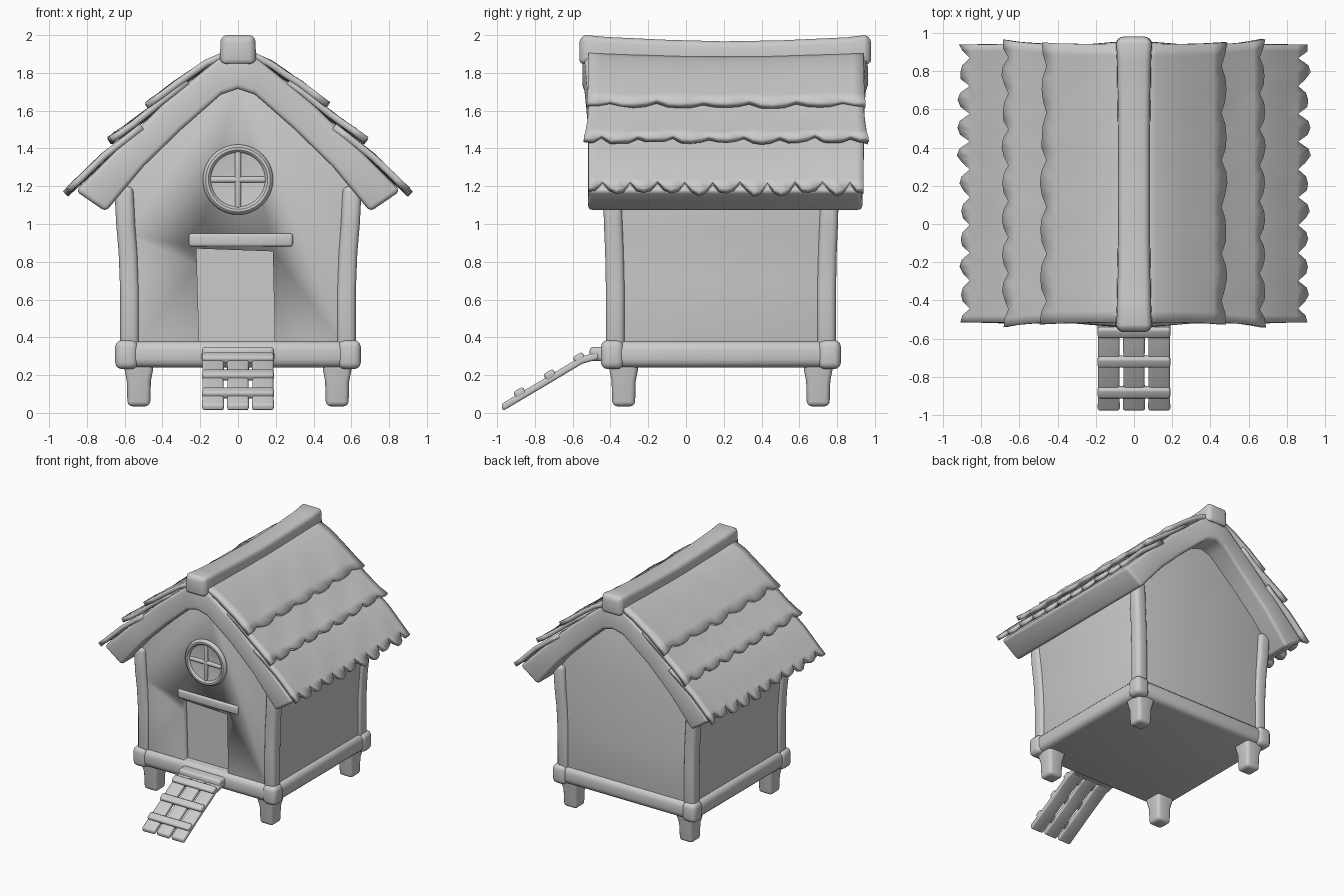
import bpy, bmesh, math, random
from mathutils import Vector

if "Cube" in bpy.data.objects:
    bpy.data.objects.remove(bpy.data.objects["Cube"])

random.seed(4)


def finish(name, verts, faces, bevel=0.0, seg=3, angle=35):
    bm = bmesh.new()
    vs = [bm.verts.new(v) for v in verts]
    for f in faces:
        bm.faces.new([vs[i] for i in f])
    bmesh.ops.recalc_face_normals(bm, faces=bm.faces)
    me = bpy.data.meshes.new(name)
    bm.to_mesh(me)
    bm.free()
    ob = bpy.data.objects.new(name, me)
    bpy.context.collection.objects.link(ob)
    bpy.ops.object.select_all(action='DESELECT')
    ob.select_set(True)
    bpy.context.view_layer.objects.active = ob
    if bevel:
        b = ob.modifiers.new("round", 'BEVEL')
        b.width, b.segments = bevel, seg
        b.limit_method, b.angle_limit = 'ANGLE', math.radians(40)
        bpy.ops.object.modifier_apply(modifier="round")
    bpy.ops.object.shade_smooth_by_angle(angle=math.radians(angle))
    return ob


def loft(name, rings, bevel=0.0, closed=False, seg=3):
    """Skin equal-sized rings; cap the ends unless closed."""
    n, m = len(rings[0]), len(rings)
    verts = [p for r in rings for p in r]
    faces = []
    for i in range(m if closed else m - 1):
        a, b = i * n, ((i + 1) % m) * n
        faces += [(a + j, a + (j + 1) % n, b + (j + 1) % n, b + j) for j in range(n)]
    if not closed:
        faces += [tuple(range(n)), tuple(range((m - 1) * n, m * n))]
    return finish(name, verts, faces, bevel, seg)


def box(name, x, y, z, bevel=0.02):
    """Rounded box from (min, max) pairs."""
    rings = [[(x[0], y[0], h), (x[1], y[0], h), (x[1], y[1], h), (x[0], y[1], h)] for h in z]
    return loft(name, rings, bevel)


def pillar(name, sections, bevel=0.03):
    """Square post from (x, y, z, half width) sections."""
    return loft(name, [[(x - h, y - h, z), (x + h, y - h, z), (x + h, y + h, z), (x - h, y + h, z)]
                       for x, y, z, h in sections], bevel)


# House body with gables
half = [(0.60, 0.30), (0.603, 0.70), (0.618, 0.95), (0.635, 1.12), (0.63, 1.22), (0.32, 1.56), (0, 1.80)]
outline = half + [(-x, z) for x, z in half[-2::-1]]
body = loft("house_body", [[(x, y, z) for x, z in outline] for y in (-0.405, 0.775)], 0.02)

# Doorway recess
door = [(-0.205, 0.36), (0.195, 0.36), (0.185, 0.855), (-0.22, 0.87)]
cutter = loft("door_cutter", [[(x, y, z) for x, z in door] for y in (-0.6, -0.355)])
cutter.hide_render = True
bpy.context.view_layer.objects.active = body
cut = body.modifiers.new("door", 'BOOLEAN')
cut.operation, cut.solver, cut.object = 'DIFFERENCE', 'EXACT', cutter
bpy.ops.object.modifier_apply(modifier="door")
bpy.data.objects.remove(cutter)
box("door_lintel", (-0.26, 0.29), (-0.42, -0.38), (0.88, 0.95), 0.015)

# Corner posts, base and legs
for sx, side in ((-1, "left"), (1, "right")):
    for yc, sy, end in ((0.185, -1, "front"), (0.185, 1, "back")):
        pillar(f"{end}_{side}_post", [(sx * (0.57 + dx), yc + sy * (0.557 + dx * 0.5), z, 0.05)
               for z, dx in ((0.30, 0.004), (0.65, 0.004), (0.85, 0.012), (1.0, 0.025), (1.2, 0.035))])
        pillar(f"{end}_{side}_leg", [(sx * 0.525, yc + sy * 0.515, z, h)
               for z, h in ((0.30, 0.08), (0.225, 0.075), (0.17, 0.064), (0.035, 0.06))], 0.025)
        pillar(f"{end}_{side}_base_corner", [(sx * 0.59, yc + sy * 0.575, z, 0.06)
               for z in (0.232, 0.385)], 0.035)
box("base_frame", (-0.638, 0.638), (-0.44, 0.805), (0.24, 0.38), 0.045)

# Round window: frame ring, glass disc, cross bars
ring = []
for i in range(40):
    a = 2 * math.pi * i / 40
    ring.append([((0.164 + 0.022 * math.cos(b)) * math.cos(a), -0.412 + 0.024 * math.sin(b),
                  1.235 + (0.164 + 0.022 * math.cos(b)) * math.sin(a))
                 for b in [2 * math.pi * k / 10 for k in range(10)]])
loft("window_frame", ring, closed=True)
loft("window_pane", [[(r * math.cos(2 * math.pi * k / 32), y, 1.235 + r * math.sin(2 * math.pi * k / 32))
                      for k in range(32)] for r, y in ((0.16, -0.39), (0.16, -0.42), (0.1, -0.412), (0.03, -0.408))])
box("window_upright_bar", (-0.016, 0.016), (-0.428, -0.39), (1.08, 1.39), 0.013)
box("window_cross_bar", (-0.15, 0.15), (-0.428, -0.39), (1.219, 1.251), 0.013)

# Roof slab: (lower x, z, upper x, z) columns from ridge to eave
cols = [(0, 1.715, 0, 1.93), (0.09, 1.685, 0.11, 1.87), (0.30, 1.50, 0.38, 1.65),
        (0.50, 1.305, 0.60, 1.435), (0.70, 1.065, 0.86, 1.175)]
cols = [(-a, b, -c, d) for a, b, c, d in cols[:0:-1]] + cols
rings = []
for a, b, c, d in cols:
    bow = 0.03 * max(0, 1 - abs(a) / 0.25)
    rings.append([(a, -0.52 - bow, b), (a, 0.935 + bow, b), (c, 0.93 + bow, d), (c, -0.515 - bow, d)])
loft("roof_slab", rings, 0.025)


# Ragged thatch layers
def thatch(name, sx, path, pitch, depth, wobble, y0=-0.515, y1=0.94, lift=0.0):
    per, rows = 4, 7
    teeth = round((y1 - y0) / pitch)
    n = teeth * per
    pts = [Vector(p) for p in path]
    tips = [random.uniform(0.7, 1.15) for _ in range(teeth + 1)]
    verts, faces = [], []
    for k in range(n + 1):
        v = k / n
        cutback = depth * (1 - (1, 0.8, 0, 0.75)[k % per] * tips[k // per])
        for r in range(rows):
            t = r / (rows - 1) * (len(pts) - 1)
            i = min(int(t), len(pts) - 2)
            p = pts[i].lerp(pts[i + 1], t - i)
            if r == rows - 1:
                p = p + (pts[-2] - pts[-1]).normalized() * cutback
            bump = wobble * (math.sin(v * 23 + r * 1.3 + sx) + random.uniform(-.7, .7)) * r / rows
            flare = lift * (r / (rows - 1)) ** 3 * (2 * v - 1)
            sag = -0.025 * (1 - (2 * v - 1) ** 2)
            verts.append((sx * p.x, y0 + (y1 - y0) * v + flare, p.y + bump + sag * (1 - r / rows)))
    for k in range(n):
        for r in range(rows - 1):
            a = k * rows + r
            faces.append((a, a + 1, a + rows + 1, a + rows))
    ob = finish(name, verts, faces, angle=50)
    if sum(p.normal.z for p in ob.data.polygons) < 0:
        ob.data.flip_normals()
    s = ob.modifiers.new("thickness", 'SOLIDIFY')
    s.thickness, s.offset = 0.035, -1
    return ob


for sx, side in ((-1, "left"), (1, "right")):
    thatch(f"{side}_lower_thatch", sx, [(0.52, 1.53), (0.72, 1.375), (0.92, 1.18)], 0.145, 0.085, 0.004)
    thatch(f"{side}_middle_thatch", sx, [(0.28, 1.77), (0.50, 1.595), (0.69, 1.455)], 0.18, 0.04, 0.007, lift=0.025)
    thatch(f"{side}_upper_thatch", sx, [(0.05, 1.925), (0.18, 1.865), (0.34, 1.755), (0.49, 1.64)],
           0.24, 0.04, 0.006, lift=0.01)

# Sagging ridge beam
beam = []
for y, top, w in ((-0.565, 1.99, 0.08), (-0.53, 2.0, 0.09), (-0.42, 1.99, 0.085), (-0.1, 1.975, 0.08), (0.2, 1.967, 0.08),
                  (0.5, 1.972, 0.08), (0.85, 1.988, 0.085), (0.945, 2.0, 0.09), (0.98, 1.99, 0.08)):
    beam.append([(-w, y, top), (w, y, top), (w + 0.008, y, top - 0.15), (-w - 0.008, y, top - 0.15)])
loft("ridge_beam", beam, 0.03)

# Entry ramp: landing, planks and cleats
box("ramp_landing", (-0.19, 0.19), (-0.51, -0.37), (0.275, 0.35), 0.02)
slope = [(-0.46, 0.30), (-0.55, 0.275), (-0.75, 0.155), (-0.97, 0.025)]
for i in (-1, 0, 1):
    loft(f"ramp_plank_{i + 2}", [[(i * 0.132 - w, y, z - 0.015), (i * 0.132 + w, y, z - 0.015),
                                  (i * 0.132 + w, y - 0.008, z + 0.022), (i * 0.132 - w, y - 0.008, z + 0.022)]
                                 for (y, z), w in zip(slope, (0.063, 0.058, 0.055, 0.058))], 0.012)
for i, (y, z) in enumerate(((-0.88, 0.105), (-0.72, 0.2), (-0.565, 0.29))):
    d, u = Vector((0, 0.86, 0.51)) * 0.03, Vector((0, -0.51, 0.86)) * 0.022
    c = [-d - u, d - u, d + u, -d + u]
    loft(f"ramp_cleat_{i + 1}", [[Vector((x, y, z)) + o for o in c] for x in (-0.19, 0.19)], 0.014)
